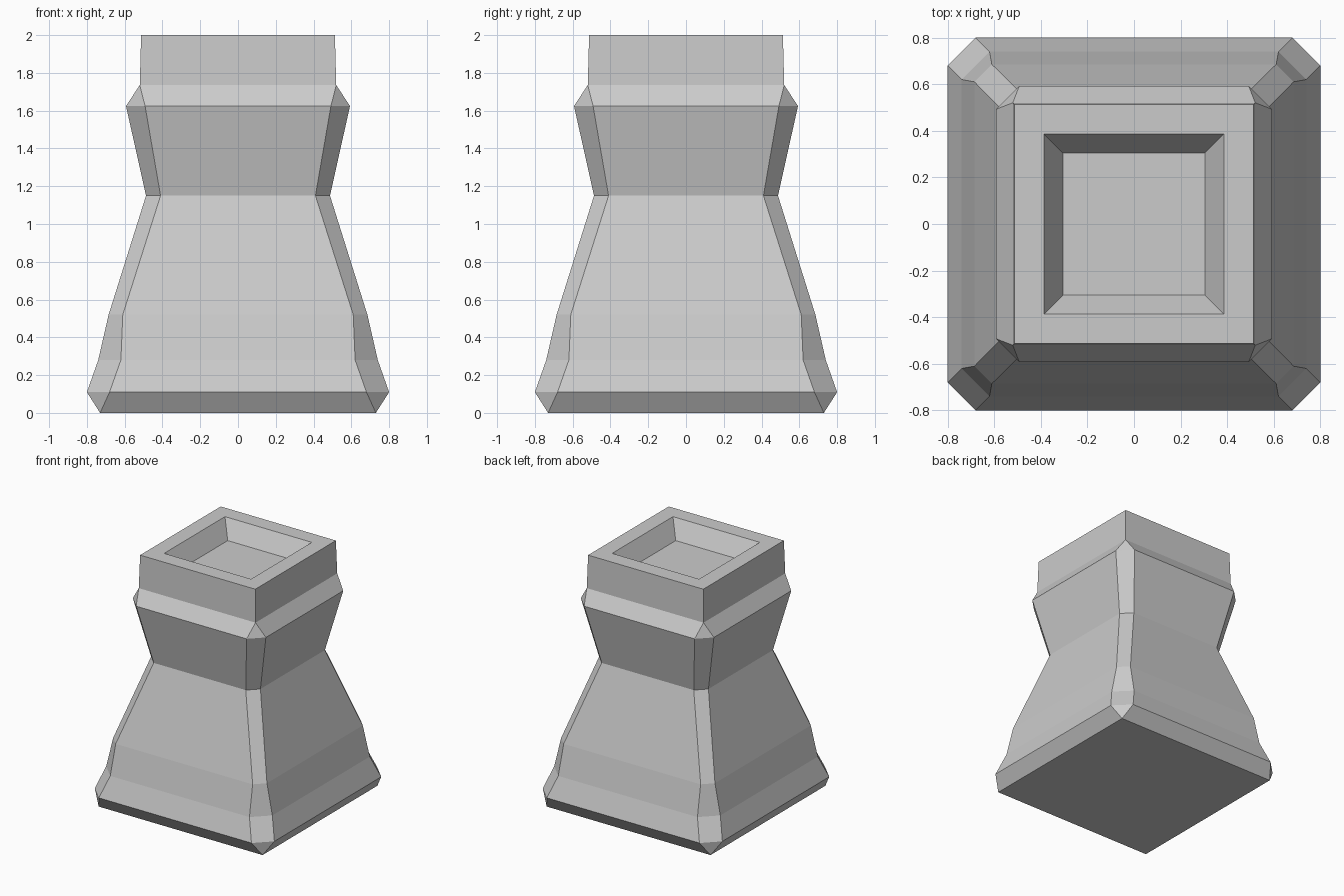
import bpy
import bmesh

cube = bpy.data.objects.get("Cube")
if cube:
    bpy.data.objects.remove(cube, do_unlink=True)

stone = bpy.data.materials.new("light_grey")
stone.use_nodes = True
GREY = (0.6, 0.6, 0.6, 1.0)
stone.diffuse_color = GREY
stone.node_tree.nodes["Principled BSDF"].inputs["Base Color"].default_value = GREY

# Cross-sections: half width, half length of the flat side, height
SECTIONS = [
    (0.73, 0.73, 0.0),     # foot
    (0.80, 0.68, 0.11),    # widest edge
    (0.74, 0.62, 0.28),
    (0.685, 0.61, 0.52),
    (0.487, 0.41, 1.15),   # waist
    (0.593, 0.492, 1.625), # collar
    (0.52, 0.52, 1.735),
    (0.513, 0.513, 2.0),   # rim
    (0.387, 0.387, 2.0),
    (0.305, 0.305, 1.86),  # recess floor
]


def add_ring(bm, half, flat, z):
    """Square with cut corners; the corners close up when flat equals half."""
    points = [(half, -flat), (half, flat), (flat, half), (-flat, half),
              (-half, flat), (-half, -flat), (-flat, -half), (flat, -half)]
    return [bm.verts.new((x, y, z)) for x, y in points]


def loft(name, sections, material):
    bm = bmesh.new()
    rings = [add_ring(bm, *section) for section in sections]
    for low, high in zip(rings, rings[1:]):
        for i in range(len(low)):
            j = (i + 1) % len(low)
            bm.faces.new((low[i], low[j], high[j], high[i]))
    bm.faces.new(rings[0][::-1])
    bm.faces.new(rings[-1])
    bmesh.ops.remove_doubles(bm, verts=bm.verts, dist=0.0005)
    bmesh.ops.recalc_face_normals(bm, faces=bm.faces)
    mesh = bpy.data.meshes.new(name)
    bm.to_mesh(mesh)
    bm.free()
    mesh.materials.append(material)
    obj = bpy.data.objects.new(name, mesh)
    bpy.context.collection.objects.link(obj)
    return obj


# Flared pedestal with waist, collar and recessed top
loft("pedestal", SECTIONS, stone)
